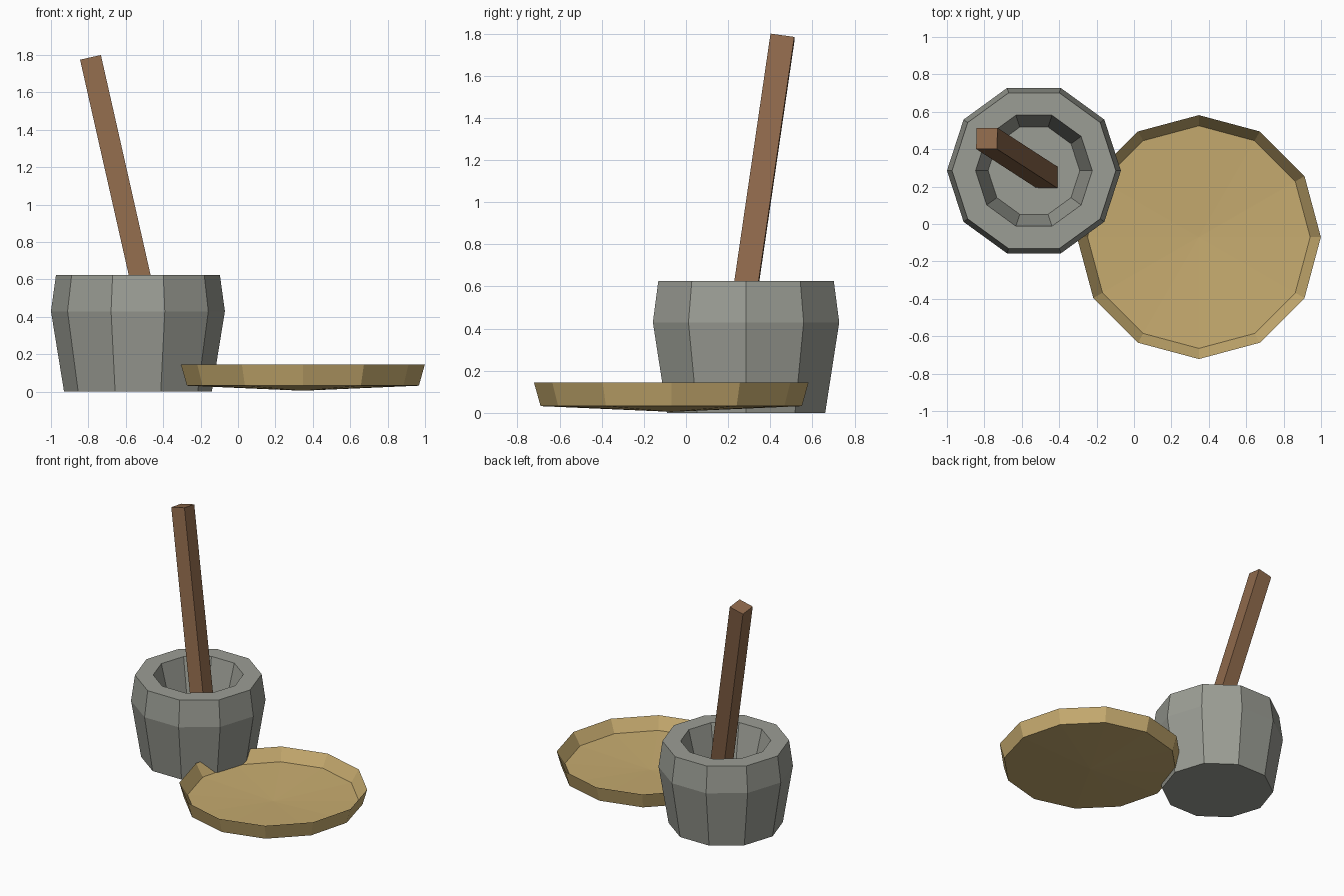
import bpy
import bmesh
from math import atan, cos, sin, tau
from mathutils import Vector

cube = bpy.data.objects.get("Cube")
if cube:
    bpy.data.objects.remove(cube, do_unlink=True)


def make_material(name, rgb):
    mat = bpy.data.materials.new(name)
    mat.use_nodes = True
    colour = (*rgb, 1.0)
    mat.diffuse_color = colour
    mat.node_tree.nodes["Principled BSDF"].inputs["Base Color"].default_value = colour
    return mat


def add_object(name, bm, mat, location):
    bmesh.ops.recalc_face_normals(bm, faces=bm.faces)
    mesh = bpy.data.meshes.new(name)
    bm.to_mesh(mesh)
    bm.free()
    mesh.materials.append(mat)
    obj = bpy.data.objects.new(name, mesh)
    obj.location = location
    bpy.context.collection.objects.link(obj)
    return obj


def lathe(name, profile, sides, mat, location):
    """Turn a (radius, height) profile; it starts and ends on the axis."""
    bm = bmesh.new()
    rings = []
    for radius, z in profile:
        count = sides if radius else 1
        rings.append([bm.verts.new((radius * cos(tau * i / sides),
                                    radius * sin(tau * i / sides), z))
                      for i in range(count)])
    for lower, upper in zip(rings, rings[1:]):
        for i in range(sides):
            j = (i + 1) % sides
            corners = [lower[i % len(lower)], lower[j % len(lower)],
                       upper[j % len(upper)], upper[i % len(upper)]]
            bm.faces.new(list(dict.fromkeys(corners)))
    return add_object(name, bm, mat, location)


stone = make_material("grey stone", (0.33, 0.34, 0.30))
wood = make_material("brown wood", (0.27, 0.14, 0.07))
straw = make_material("straw", (0.57, 0.41, 0.16))

# Ten-sided mortar with a tapered hollow
lathe("mortar",
      [(0, 0), (0.395, 0), (0.465, 0.43), (0.438, 0.625),
       (0.312, 0.625), (0.245, 0.36), (0, 0.36)],
      10, stone, (-0.535, 0.285, 0))

# Shallow twelve-sided tray with a sagging base
lathe("tray",
      [(0, 0.005), (0.62, 0.032), (0.652, 0.145), (0.595, 0.055), (0, 0.03)],
      12, straw, (0.347, -0.07, 0))

# Square pestle leaning back and to the side, resting in the mortar
top = Vector((-0.787, 0.455, 1.78))
bottom = Vector((-0.464, 0.251, 0.35))
lean = top - bottom
bm = bmesh.new()
bmesh.ops.create_cube(bm, size=1)
bmesh.ops.scale(bm, vec=(0.114, 0.114, lean.length), verts=bm.verts)
pestle = add_object("pestle", bm, wood, (top + bottom) / 2)
pestle.rotation_euler = (-atan(lean.y / lean.z), atan(lean.x / lean.z), 0)
